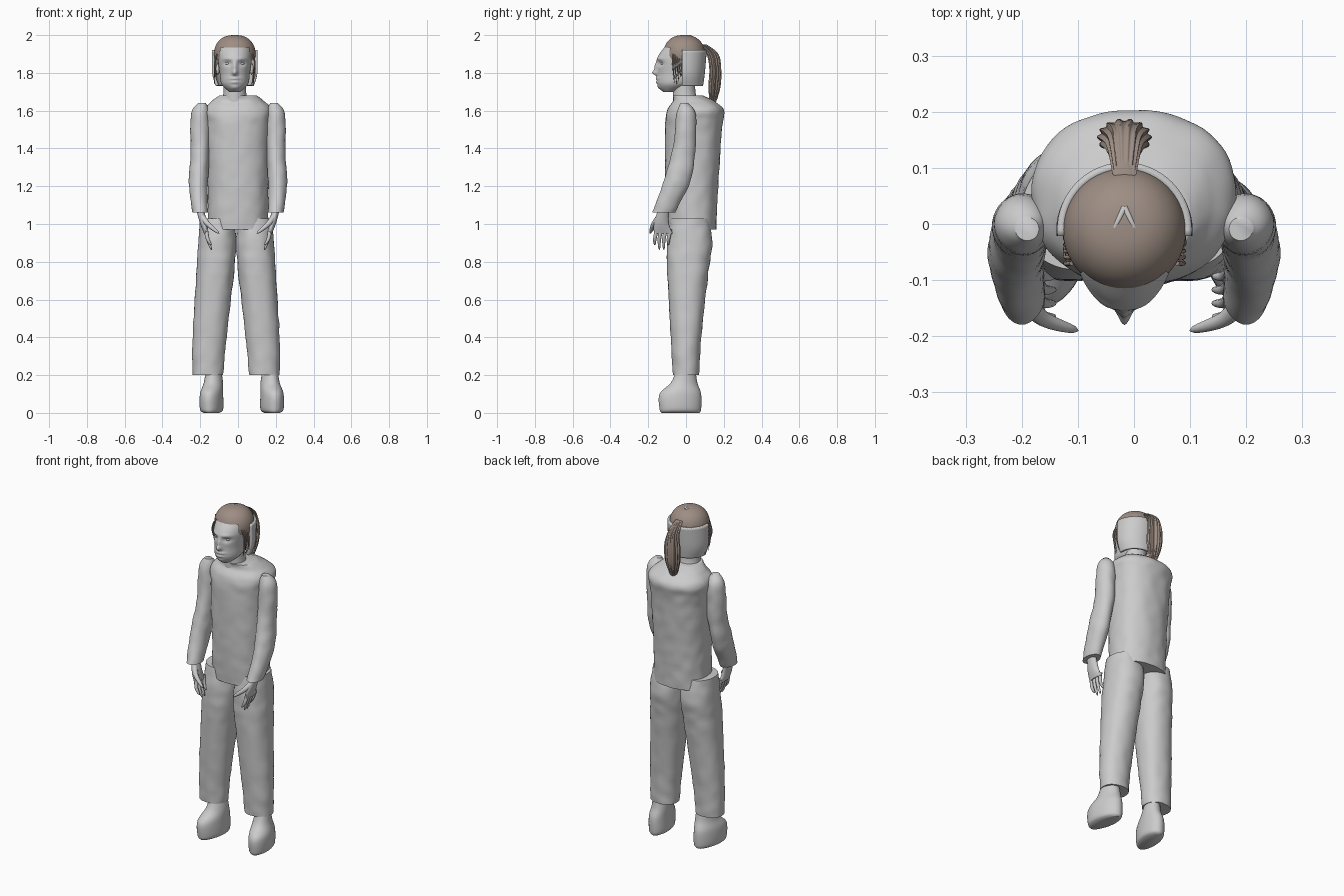
import bpy, bmesh, math, random
from mathutils import Vector, noise

if "Cube" in bpy.data.objects:
    bpy.data.objects.remove(bpy.data.objects["Cube"], do_unlink=True)
random.seed(4)
HEAD_X = -.017
EYE_Z = 1.85
SIDES = {"left": 1, "right": -1}


def material(name, red, green, blue):
    mat = bpy.data.materials.new(name)
    mat.use_nodes = True
    mat.diffuse_color = (red, green, blue, 1)
    shader = mat.node_tree.nodes["Principled BSDF"]
    shader.inputs["Base Color"].default_value = (red, green, blue, 1)
    return mat


GREY = material("light_grey", .6, .6, .6)
BROWN = material("hair_brown", .34, .27, .23)


def select_only(obj):
    bpy.ops.object.select_all(action="DESELECT")
    obj.select_set(True)
    bpy.context.view_layer.objects.active = obj


def finish(obj, mat):
    obj.data.materials.append(mat)
    select_only(obj)
    bpy.ops.object.shade_smooth_by_angle(angle=math.radians(50))
    return obj


def link_new(name, data):
    obj = bpy.data.objects.new(name, data)
    bpy.context.collection.objects.link(obj)
    return obj


def smooth_path(keys, steps):
    """Interpolate smoothly between key tuples."""
    path = []
    for i in range(len(keys) - 1):
        before, start, end = keys[max(i - 1, 0)], keys[i], keys[i + 1]
        after = keys[min(i + 2, len(keys) - 1)]
        for k in range(steps):
            t = k / steps
            ease = t * t * (3 - 2 * t)
            rise = t * (1 - t) ** 2 / 2
            fall = t * t * (1 - t) / 2
            path.append([b + (c - b) * ease + (c - a) * rise - (d - b) * fall
                         for a, b, c, d in zip(before, start, end, after)])
    path.append(keys[-1])
    return path


def loft(name, rings, mat=GREY, segments=40, steps=6, side=1, shift=0, power=2,
         shape=None, keep=None, capped=True):
    """Skin over rings of (z, centre y, radius x, radius y, centre x or nothing)."""
    bm = bmesh.new()
    loops = []
    for z, y, radius_x, radius_y, x in smooth_path([(*r, 0)[:5] for r in rings], steps):
        centre = Vector((x, y, z))
        loop = []
        for k in range(segments):
            angle = math.tau * k / segments
            c, s = math.cos(angle), math.sin(angle)
            point = centre + Vector((math.copysign(abs(c) ** (2 / power), c) * radius_x,
                                     math.copysign(abs(s) ** (2 / power), s) * radius_y, 0))
            if shape:
                point = shape(point, centre, angle)
            point.x = point.x * side + shift
            loop.append(bm.verts.new(point))
        loops.append(loop)
    for low, high in zip(loops, loops[1:]):
        for k in range(segments):
            bm.faces.new((low[k - 1], low[k], high[k], high[k - 1]))
    if capped:
        bm.faces.new(loops[0])
        bm.faces.new(loops[-1])
    if keep:
        unwanted = [f for f in bm.faces if not keep(f.calc_center_median())]
        bmesh.ops.delete(bm, geom=unwanted, context="FACES")
    bmesh.ops.recalc_face_normals(bm, faces=bm.faces)
    mesh = bpy.data.meshes.new(name)
    bm.to_mesh(mesh)
    bm.free()
    return finish(link_new(name, mesh), mat)


def tube(name, points, radius, mat=GREY):
    """Round tube along a few points, tapering to a rounded tip."""
    curve = bpy.data.curves.new(name, "CURVE")
    curve.dimensions, curve.bevel_depth, curve.bevel_resolution = "3D", radius, 3
    curve.use_fill_caps = True
    spline = curve.splines.new("POLY")
    path = smooth_path(points, 6)
    spline.points.add(len(path) - 1)
    for i, (x, y, z) in enumerate(path):
        t = i / (len(path) - 1)
        spline.points[i].co = (x, y, z, 1)
        spline.points[i].radius = max(math.sqrt(1 - t * t), .1)
    select_only(link_new(name, curve))
    bpy.ops.object.convert(target="MESH")
    finish(bpy.context.object, mat)


def ball(name, location, scale):
    bpy.ops.mesh.primitive_uv_sphere_add(segments=20, ring_count=12, location=location)
    obj = bpy.context.object
    obj.name, obj.scale = name, scale
    finish(obj, GREY)


def wrinkle(point, centre, angle):
    outward = (point - centre).normalized()
    return point + outward * .004 * noise.noise(point * 18)


def splay(point, centre, angle):
    return point - Vector(((point.y - centre.y) / 8, 0, 0))


# Tunic
loft("tunic", [(.97, .03, .16, .13), (1.2, .03, .16, .14), (1.5, .04, .17, .15),
               (1.6, .05, .18, .15), (1.65, .04, .14, .11), (1.68, .01, .1, .08)],
     segments=64, steps=12, power=2.3, shape=wrinkle)

# Legs, shoes, sleeves and hands
for label, side in SIDES.items():
    loft(label + "_trouser_leg",
         [(1.03, .02, .09, .1, .1), (.9, .02, .1, .12, .1), (.75, .01, .1, .11, .11),
          (.4, 0, .09, .08, .14), (.2, 0, .08, .07, .15)],
         side=side, shift=-.01, steps=9, power=2.2, shape=wrinkle)
    loft(label + "_shoe",
         [(0, -.03, .04, .1, .16), (.02, -.03, .06, .11, .16), (.1, -.03, .06, .11, .16),
          (.16, -.01, .05, .07, .15), (.23, 0, .04, .05, .15)],
         side=side, shift=.02, shape=splay)
    loft(label + "_sleeve",
         [(1.64, -.01, .02, .02, .19), (1.58, 0, .05, .05, .2), (1.4, -.01, .05, .06, .2),
          (1.22, -.05, .05, .07, .21), (1.06, -.12, .04, .06, .2)],
         side=side, steps=9, shape=wrinkle)
    loft(label + "_palm",
         [(1.07, -.12, .02, .03, .2), (1, -.13, .02, .04, .18), (.95, -.12, .01, .05, .17)],
         side=side)
    for i, finger in enumerate(("index", "middle", "ring", "little")):
        y = -.155 + i * .024
        tip = .86 + (i - 1.5) ** 2 / 80
        tube(f"{label}_{finger}_finger",
             [(side * .17, y, .97), (side * .16, y - .01, .92), (side * .14, y - .01, tip)], .011)
    tube(label + "_thumb",
         [(side * .19, -.14, 1.04), (side * .16, -.17, 1), (side * .1, -.19, .95)], .016)

# Neck
loft("neck", [(1.64, 0, .07, .07), (1.7, -.01, .06, .06), (1.8, -.01, .06, .06)], shift=HEAD_X)

# Face relief: x, height from the eyes, spread x, spread z, push forward
RELIEF = {
    "eye_socket": (.037, 0, .016, .01, -.012),
    "brow": (.035, .025, .02, .007, .005),
    "nose_bridge": (0, -.02, .01, .02, .015),
    "nose_tip": (0, -.05, .01, .01, .025),
    "upper_lip": (0, -.08, .02, .005, .008),
    "lower_lip": (0, -.1, .016, .005, .007),
    "chin": (0, -.13, .02, .01, .008),
}


def sculpt(point, centre, angle):
    push = 0
    if point.y < centre.y:
        for x, height, wide, tall, depth in RELIEF.values():
            across = (abs(point.x) - x) / wide
            up = (point.z - EYE_Z - height) / tall
            push += depth * math.exp(-(across ** 2 + up ** 2) / 2)
    return point - Vector((0, push, 0))


# Head
loft("head", [(1.7, -.09, .03, .03), (1.74, -.06, .07, .09), (1.8, -.04, .08, .11),
              (1.88, -.03, .09, .12), (1.94, -.02, .08, .09), (1.98, -.02, .05, .05)],
     segments=128, steps=14, shift=HEAD_X, shape=sculpt)
for label, side in SIDES.items():
    ball(label + "_eye", (HEAD_X + side * .037, -.12, EYE_Z), (.014, .014, .009))
    ball(label + "_ear", (HEAD_X + side * .09, -.02, 1.82), (.01, .02, .03))

# Curved panel behind the head
panel = loft("head_back_panel", [(1.73, -.01, .1, .1), (1.8, -.01, .12, .11), (1.92, -.01, .12, .12)],
             segments=64, shift=HEAD_X, keep=lambda c: c.y > -.02, capped=False)
panel.modifiers.new("thickness", "SOLIDIFY").thickness = .015


# Hair cap: a dome cut along a stepped hairline
def above_hairline(c):
    if c.y < -.085:
        return c.z > 1.935
    return c.z > (1.87 if c.y < -.01 else 1.915)


dome = []
for k in range(-4, 17):
    angle = k / 16 * math.pi / 2
    radius = .11 * max(math.cos(angle), .001) ** .8
    dome.append((1.9 + math.sin(angle) / 10, -.01, radius, radius))
loft("hair_cap", dome, BROWN, segments=72, steps=2, shift=HEAD_X, keep=above_hairline)

# Scalp showing at the crown
for label, side in SIDES.items():
    tube(label + "_crown_parting",
         [(HEAD_X, .03, 1.993), (HEAD_X + side * .012, .005, 1.996),
          (HEAD_X + side * .025, -.02, 1.994)], .006)


# Ponytail with ridged strands
def ridge(point, centre, angle):
    return centre + (point - centre) * (1 + .08 * math.cos(14 * angle))


loft("ponytail", [(1.62, .14, .01, .01), (1.72, .15, .04, .03), (1.82, .155, .045, .03),
                  (1.9, .14, .03, .03), (1.95, .09, .02, .02)],
     BROWN, segments=84, shift=HEAD_X, shape=ridge)

# Loose strands beside the ears
for label, side in SIDES.items():
    for i in range(7):
        y = -.07 + i * .011
        low_x = HEAD_X + side * random.uniform(.09, .11)
        tube(f"{label}_strand_{i}",
             [(HEAD_X + side * .094, y, 1.9), (HEAD_X + side * .106, y, EYE_Z),
              (low_x, y + .01, random.uniform(1.73, 1.79))], .004, BROWN)
